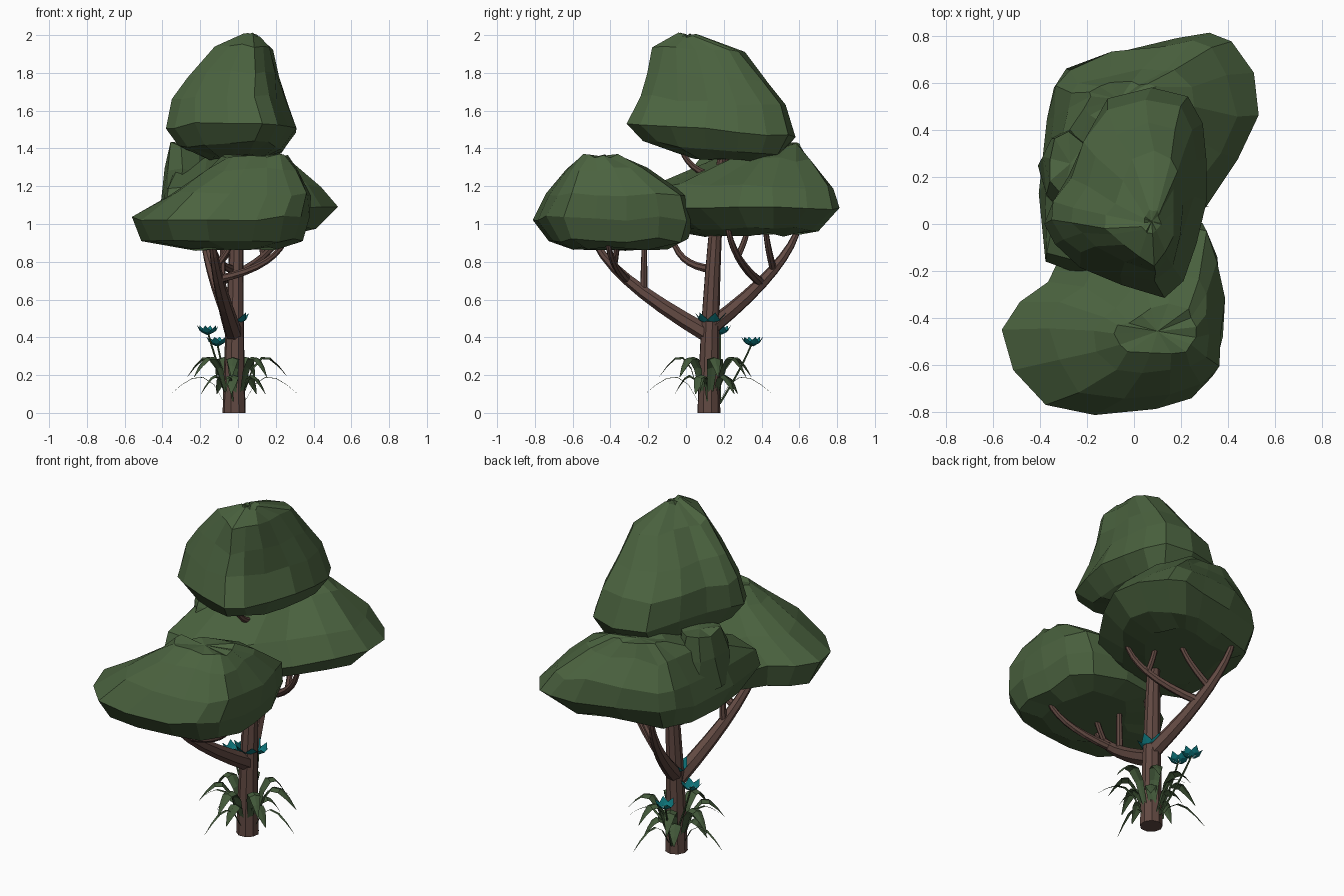
import bpy, bmesh, math, random
from mathutils import Vector, Matrix

random.seed(4)
default_cube = bpy.data.objects.get("Cube")
if default_cube:
    bpy.data.objects.remove(default_cube, do_unlink=True)


def material(name, red, green, blue):
    mat = bpy.data.materials.new(name)
    mat.use_nodes = True
    color = (red, green, blue, 1)
    mat.diffuse_color = color
    shader = mat.node_tree.nodes["Principled BSDF"]
    shader.inputs["Base Color"].default_value = color
    return mat


FOLIAGE = material("foliage green", .07, .124, .05)
LEAF = material("leaf green", .056, .1, .042)
BARK = material("bark brown", .12, .066, .054)
PETAL = material("petal teal", .004, .17, .19)


def finish(name, bm, mat):
    mesh = bpy.data.meshes.new(name)
    bm.to_mesh(mesh)
    bm.free()
    mesh.materials.append(mat)
    obj = bpy.data.objects.new(name, mesh)
    bpy.context.scene.collection.objects.link(obj)


def loft(name, rings, mat):
    """Skin a stack of closed rings and cap both ends."""
    bm = bmesh.new()
    loops = [[bm.verts.new(point) for point in ring] for ring in rings]
    count = len(loops[0])
    for low, high in zip(loops, loops[1:]):
        for i in range(count):
            j = (i + 1) % count
            bm.faces.new((low[i], low[j], high[j], high[i]))
    bm.faces.new(loops[0])
    top = bm.faces.new(loops[-1])
    bmesh.ops.poke(bm, faces=[top])
    bmesh.ops.recalc_face_normals(bm, faces=bm.faces[:])
    finish(name, bm, mat)


def rounded(points):
    """Double the corners of a closed outline along a smooth curve."""
    result = []
    for i, b in enumerate(points):
        a, c, d = (points[(i + step) % len(points)] for step in (-1, 1, 2))
        result += [b, (9 * (b + c) - a - d) / 16]
    return result


def crown(name, corners, tiers, tilt=0, rough=.013):
    """Leaf mass: one plan outline fitted to each tier (left, right, front, back, z)."""
    outline = rounded([Vector(corner) for corner in corners])
    low = [min(p[axis] for p in outline) for axis in (0, 1)]
    size = [max(p[axis] for p in outline) - low[axis] for axis in (0, 1)]
    rings = []
    for left, right, front, back, z in tiers:
        ring = []
        for p in outline:
            x = left + (p.x - low[0]) / size[0] * (right - left)
            y = front + (p.y - low[1]) / size[1] * (back - front)
            noise = Vector([random.uniform(-rough, rough) for axis in range(3)])
            ring.append(Vector((x, y, z + tilt * y)) + noise)
        rings.append(ring)
    loft(name, rings, FOLIAGE)


def limb(name, start, end, thick, thin=.013, spread=.9, lift=.6, mat=BARK, sides=7):
    """Tapered limb that first reaches sideways, then turns up; returns its path."""
    start, end = Vector(start), Vector(end)
    bend = start.lerp(end, spread)
    bend.z = start.z + (end.z - start.z) * lift
    steps = [k / 8 for k in range(9)]
    path = [start.lerp(bend, t).lerp(bend.lerp(end, t), t) for t in steps]
    rings = []
    for t, center in zip(steps, path):
        along = (bend - start).lerp(end - bend, t).normalized()
        u = along.cross(Vector((.8, -.6, .05))).normalized()
        v = along.cross(u)
        radius = thick + (thin - thick) * t
        turns = [math.tau * i / sides for i in range(sides)]
        rings.append([center + radius * (math.cos(a) * u + math.sin(a) * v) for a in turns])
    loft(name, rings, mat)
    return path


# Leaf masses
crown("front_crown",
      [(-.55, -.45), (-.39, -.78), (.08, -.79), (.33, -.66),
       (.36, -.32), (.27, 0), (-.15, .02), (-.38, -.25)],
      [(-.25, .22, -.6, -.1, .87), (-.5, .34, -.73, 0, .915), (-.55, .38, -.8, .05, 1.03),
       (-.36, .38, -.75, 0, 1.16), (-.17, .32, -.64, -.2, 1.29), (-.08, .26, -.56, -.34, 1.36)])
crown("back_crown",
      [(-.39, .45), (-.3, .68), (.17, .8), (.4, .78),
       (.54, .46), (.3, .07), (.05, -.23), (-.41, -.2)],
      [(-.25, .25, .1, .6, .94), (-.37, .42, -.05, .7, .97), (-.41, .54, -.24, .8, 1.08),
       (-.39, .44, -.18, .78, 1.2), (-.31, .26, .17, .66, 1.34), (-.2, .1, .44, .6, 1.42)])
crown("side_crown_lump", [(1, 0), (0, 1), (-1, .2), (-.3, -1)],
      [(-.4, -.1, -.03, .43, 1.1), (-.39, -.12, .04, .42, 1.28), (-.36, -.16, .12, .38, 1.42)],
      rough=.02)
crown("top_crown",
      [(-.38, 0), (-.22, -.17), (.11, -.31), (.25, -.08),
       (.3, .3), (.23, .56), (-.12, .54), (-.29, .2)],
      [(-.14, .12, -.02, .4, 1.36), (-.31, .24, -.22, .5, 1.41), (-.38, .31, -.31, .57, 1.51),
       (-.36, .26, -.25, .52, 1.66), (-.27, .23, -.2, .42, 1.79),
       (-.12, .18, -.17, .3, 1.93), (.03, .11, -.04, .06, 2)], tilt=-.08)

# Trunk and branches, each fork starting on its parent's path
limb("trunk", (-.02, .12, 0), (.01, .2, 1.45), .062, .022, spread=0, lift=.5, sides=9)
bough = limb("front_branch", (-.02, .13, .41), (-.14, -.5, .95), .048)
limb("front_branch_fork", bough[4], (.26, -.42, .95), .022, lift=.3)
limb("front_branch_twig", bough[3], (-.08, -.22, .95), .02)
limb("front_branch_tip", bough[5], (-.02, -.36, .95), .017)
limb("middle_branch", (-.02, .15, .76), (-.15, -.08, .97), .023, lift=.05)
bough = limb("back_branch", (-.02, .14, .46), (-.19, .6, 1), .045)
fork = limb("back_branch_fork", bough[3], (.24, .22, 1), .025, lift=.4)
limb("back_branch_twig", bough[4], (.03, .42, 1), .02)
limb("back_fork_twig", fork[4], (.12, .33, 1), .017)
limb("upper_branch_front", (0, .19, 1.24), (0, -.03, 1.43), .02, lift=.2)
limb("upper_branch_back", (0, .19, 1.27), (.03, .25, 1.44), .018)


# Arching creased leaves at the foot
def leaf(name, angle, reach, root_z, tip_z, arch, half_width):
    bm = bmesh.new()
    rows = []
    for t in (0, .2, .4, .6, .8, 1):
        half = half_width * math.sin(math.pi * (.12 + .86 * t))
        z = root_z + (tip_z - root_z) * t + arch * math.sin(math.pi * t ** .8)
        rows.append([bm.verts.new((.05 + reach * t, side * half, z - abs(side) * half / 3))
                     for side in (-1, 0, 1)])
    for a, b in zip(rows, rows[1:]):
        for i in (0, 1):
            bm.faces.new((a[i], b[i], b[i + 1], a[i + 1]))
    place = Matrix.Translation((-.02, .12, 0)) @ Matrix.Rotation(math.radians(angle), 4, 'Z')
    bmesh.ops.transform(bm, matrix=place, verts=bm.verts[:])
    finish(name, bm, LEAF)


for i in range(7):
    leaf("broad_leaf", 10 + i * 360 / 7, random.uniform(.17, .24), .1, .19, .16, .034)
for i in range(5):
    leaf("short_leaf", -95 + i * 72, .13, .12, .1, .09, .034)
for i in range(4):
    leaf("slim_leaf", -8 + i * 90, .29, .05, .1, .12, .009)


# Flowers: cupped kite petals on thin stems
def flower(center, size, petals=6):
    bm = bmesh.new()
    for i in range(petals):
        turn = Matrix.Rotation(math.tau * i / petals + .3, 4, 'Z')
        kite = [(.08, 0, -.3), (.65, -.4, .1), (1, 0, .55), (.65, .4, .1)]
        edge = [bm.verts.new(Vector(center) + turn @ (Vector(p) * size)) for p in kite]
        petal = bm.faces.new(edge)
        middle = bmesh.ops.poke(bm, faces=[petal])["verts"][0]
        middle.co.z -= size * .15
    finish("flower", bm, PETAL)
    limb("flower_stem", (-.03, .18, .05), center, .006, .005, spread=.7, mat=LEAF, sides=5)


flower((-.16, .18, .43), .06)
flower((-.11, .35, .37), .06)
flower((-.02, .13, .485), .085)
